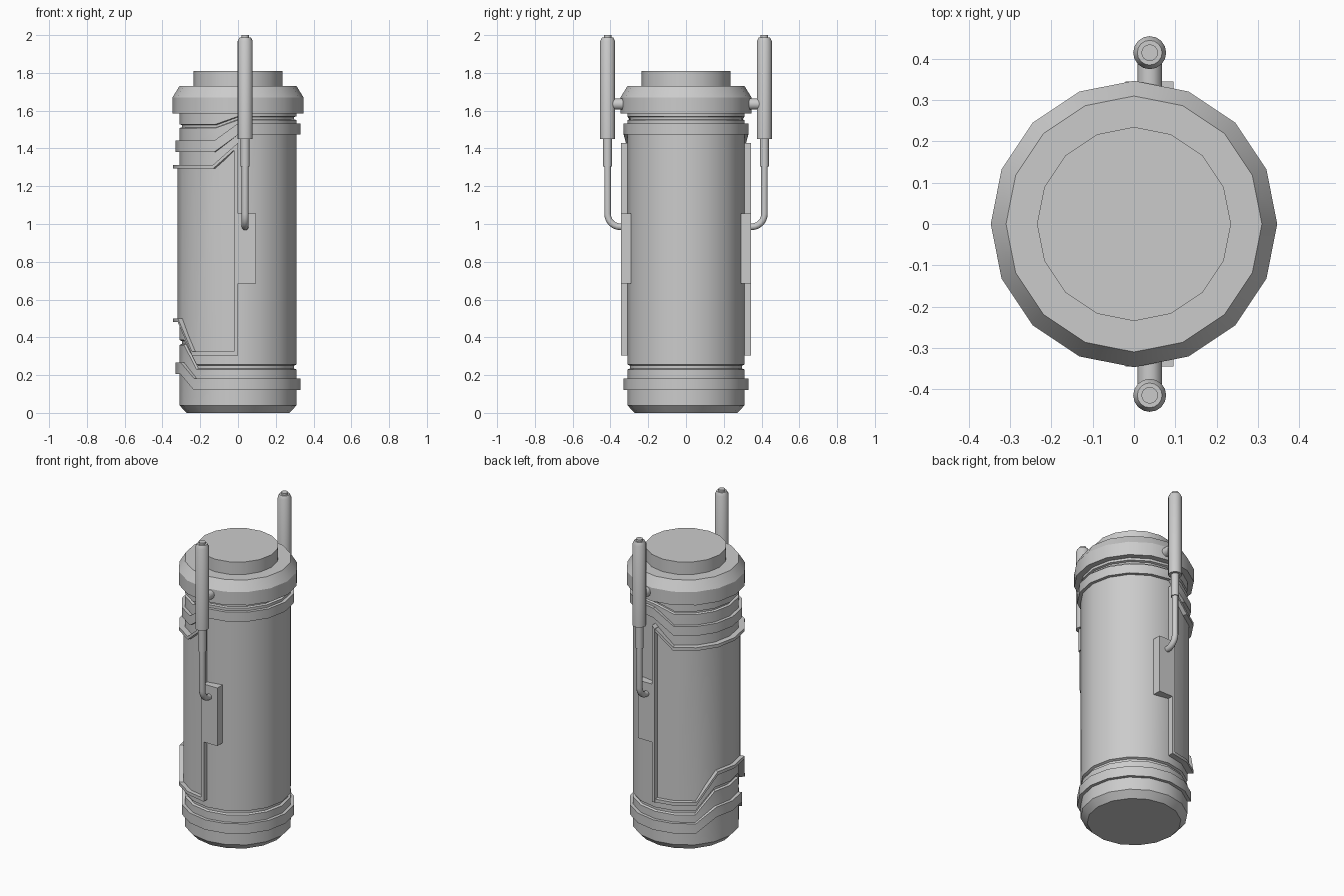
import bpy, bmesh, math

if "Cube" in bpy.data.objects:
    bpy.data.objects.remove(bpy.data.objects["Cube"])

N = 16  # sides of the canister


def finish(name, verts, faces, smooth=True):
    me = bpy.data.meshes.new(name)
    me.from_pydata(verts, [], faces)
    bm = bmesh.new()
    bm.from_mesh(me)
    bmesh.ops.recalc_face_normals(bm, faces=bm.faces)
    bm.to_mesh(me)
    bm.free()
    ob = bpy.data.objects.new(name, me)
    bpy.context.collection.objects.link(ob)
    if smooth:
        bpy.ops.object.select_all(action='DESELECT')
        ob.select_set(True)
        bpy.context.view_layer.objects.active = ob
        bpy.ops.object.shade_smooth_by_angle(angle=math.radians(30))
    return ob


def lathe(name, rings, center=(0, 0), n=N):
    """Rings are (radius, z, shift, span); columns within span of -x are shifted in z."""
    verts, faces = [], []
    for r, z, *rest in rings:
        shift, span = rest or (0, -1)
        for k in range(n):
            a = 2 * math.pi * k / n
            dz = shift if abs(k - n // 2) <= span else 0
            verts.append((center[0] + r * math.cos(a), center[1] + r * math.sin(a), z + dz))
    for i in range(len(rings) - 1):
        for k in range(n):
            j = (k + 1) % n
            faces.append((i * n + k, i * n + j, (i + 1) * n + j, (i + 1) * n + k))
    faces += [list(range(n))[::-1], list(range((len(rings) - 1) * n, len(rings) * n))]
    return finish(name, verts, faces)


def wrap(name, r0, r1, low, high):
    """Curved strip over the left half of the canister, from radius r0 to r1."""
    verts, faces = [], []
    for i, (lo, hi) in enumerate(zip(low, high)):
        a = 2 * math.pi * (i + 4) / N
        c, s = math.cos(a), math.sin(a)
        verts += [(r0 * c, r0 * s, lo), (r1 * c, r1 * s, lo),
                  (r1 * c, r1 * s, hi), (r0 * c, r0 * s, hi)]
    m = len(low)
    for i in range(m - 1):
        for j in range(4):
            k = (j + 1) % 4
            faces.append((4 * i + j, 4 * i + k, 4 * i + 4 + k, 4 * i + 4 + j))
    faces += [(0, 1, 2, 3), tuple(range(4 * m - 4, 4 * m))]
    return finish(name, verts, faces)


def prism(name, outline, y0, y1):
    """Extrude an (x, z) outline along y."""
    n = len(outline)
    verts = [(x, y, z) for y in (y0, y1) for x, z in outline]
    faces = [(i, (i + 1) % n, n + (i + 1) % n, n + i) for i in range(n)]
    faces += [list(range(n)), list(range(n, 2 * n))]
    return finish(name, verts, faces, smooth=False)


def tube(name, pts, r):
    cu = bpy.data.curves.new(name, 'CURVE')
    cu.dimensions = '3D'
    cu.bevel_depth, cu.bevel_resolution, cu.use_fill_caps = r, 3, True
    sp = cu.splines.new('POLY')
    sp.points.add(len(pts) - 1)
    for p, co in zip(sp.points, pts):
        p.co = (*co, 1)
    sp.use_smooth = True
    ob = bpy.data.objects.new(name, cu)
    bpy.context.collection.objects.link(ob)
    bpy.ops.object.select_all(action='DESELECT')
    ob.select_set(True)
    bpy.context.view_layer.objects.active = ob
    bpy.ops.object.convert(target='MESH')
    bpy.ops.object.shade_smooth_by_angle(angle=math.radians(40))


# Main shell with raised bands and grooves that step on the left side
B, G = (0.085, 1), (0.13, 1)
T, H = (-0.092, 3), (-0.042, 3)
lathe("body", [
    (0.272, 0), (0.31, 0.04),
    (0.31, 0.12, *B), (0.33, 0.12, *B), (0.33, 0.183, *B), (0.31, 0.183, *B),
    (0.31, 0.23, *G), (0.296, 0.235, *G), (0.296, 0.25, *G), (0.31, 0.256, *G),
    (0.31, 1.473, *T), (0.33, 1.473, *T), (0.33, 1.533, *T), (0.31, 1.533, *T),
    (0.31, 1.55, *H), (0.296, 1.554, *H), (0.296, 1.566, *H), (0.31, 1.57, *H),
    (0.31, 1.59)])

# Collar and top cap
lathe("collar", [(0.30, 1.585), (0.347, 1.585), (0.347, 1.67), (0.31, 1.73), (0.235, 1.73)])
lathe("cap", [(0.235, 1.70), (0.235, 1.81)])

# Left side panel with its raised frame
top = [1.43] + [1.313] * 7 + [1.43]
bottom = [0.305] * 3 + [0.48] * 3 + [0.305] * 3
wrap("side_panel", 0.295, 0.319, [z + 0.01 for z in bottom], [z - 0.01 for z in top])
wrap("frame_top", 0.295, 0.345, [z - 0.02 for z in top], top)
wrap("frame_bottom", 0.295, 0.345, bottom, [z + 0.02 for z in bottom])

for s, side in ((-1, "front"), (1, "back")):
    # Vertical frame bar and junction box
    prism(side + "_frame_bar", [(-0.02, 0.305), (0, 0.305), (0, 1.43), (-0.02, 1.412)],
          s * 0.29, s * 0.345)
    prism(side + "_junction_box", [(0, 0.685), (0.096, 0.685), (0.096, 1.055), (0, 1.055)],
          s * 0.27, s * 0.345)
    # Antenna rod, its lower sleeve and the bent cable
    x, y = 0.038, s * 0.415
    lathe(side + "_rod", [(0.04, 1.45), (0.04, 1.968), (0.03, 1.988), (0.02, 1.988), (0.02, 2.0)],
          (x, y))
    lathe(side + "_rod_sleeve", [(0.024, 1.305), (0.024, 1.46)], (x, y))
    bend = [(x, s * (0.347 + 0.068 * math.cos(a)), 1.053 - 0.068 * math.sin(a))
            for a in (math.pi / 2 * i / 6 for i in range(7))]
    tube(side + "_cable", [(x, y, 1.32)] + bend + [(x, s * 0.30, 0.985)], 0.0185)
    # Bracket pin joining the rod to the collar
    tube(side + "_bracket", [(x, s * 0.31, 1.635), (x, s * 0.41, 1.635)], 0.03)
